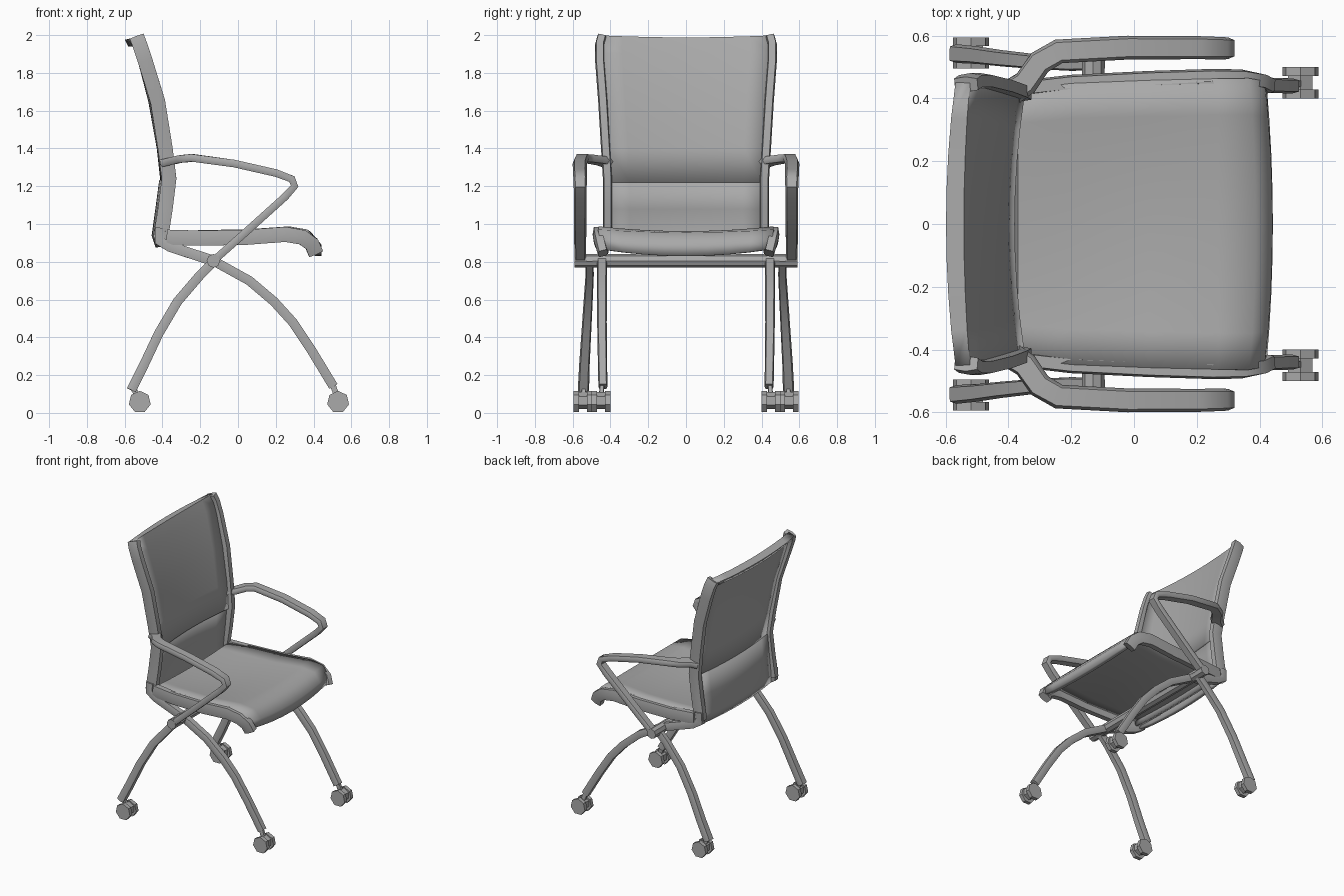
import bpy, bmesh, math
from mathutils import Vector, Matrix

cube = bpy.data.objects.get("Cube")
if cube:
    bpy.data.objects.remove(cube, do_unlink=True)

grey = bpy.data.materials.new("mid grey")
grey.use_nodes = True
GREY = (0.4, 0.4, 0.4, 1)
grey.diffuse_color = GREY
grey.node_tree.nodes["Principled BSDF"].inputs["Base Color"].default_value = GREY


def finish(name, bm, angle=60):
    bmesh.ops.recalc_face_normals(bm, faces=bm.faces)
    mesh = bpy.data.meshes.new(name)
    bm.to_mesh(mesh)
    bm.free()
    mesh.materials.append(grey)
    ob = bpy.data.objects.new(name, mesh)
    bpy.context.collection.objects.link(ob)
    bpy.ops.object.select_all(action='DESELECT')
    ob.select_set(True)
    bpy.context.view_layer.objects.active = ob
    bpy.ops.object.shade_smooth_by_angle(angle=math.radians(angle))
    return ob


def ribbon(name, path, side, width, thick):
    """Bar along (x, y, z) points; width is a (start, end) pair."""
    bm = bmesh.new()
    pts = [Vector((x, y * side, z)) for x, y, z in path]
    last = len(pts) - 1
    rings = []
    for i, p in enumerate(pts):
        into = (p - pts[max(i - 1, 0)]).normalized()
        out = (pts[min(i + 1, last)] - p).normalized()
        t = (into + out).normalized()
        n = Vector((-t.z, 0, t.x)).normalized()
        f = i / last
        w = t.cross(n) * (width[0] * (1 - f) + width[1] * f) / 2
        n = n * thick / 2
        # bevelled six-sided section
        offs = [w, w * .75 + n, -w * .75 + n, -w, -w * .75 - n, w * .75 - n]
        rings.append([bm.verts.new(p + o) for o in offs])
    for a, b in zip(rings, rings[1:]):
        for k in range(6):
            m = (k + 1) % 6
            bm.faces.new((a[k], a[m], b[m], b[k]))
    bm.faces.new(rings[0])
    bm.faces.new(rings[-1])
    return finish(name, bm)


def panel(name, rows, thick, cols=8):
    """Curved sheet; rows are (x, z, half width, sag x, sag z)."""
    bm = bmesh.new()
    grid = []
    for x, z, hw, sx, sz in rows:
        line = []
        for c in range(cols + 1):
            t = 2 * c / cols - 1
            s = 1 - t * t
            line.append(bm.verts.new((x + sx * s, t * hw, z + sz * s)))
        grid.append(line)
    for a, b in zip(grid, grid[1:]):
        for c in range(cols):
            bm.faces.new((a[c], a[c + 1], b[c + 1], b[c]))
    ob = finish(name, bm)
    mod = ob.modifiers.new("thickness", 'SOLIDIFY')
    mod.thickness = thick
    mod.offset = 0
    return ob


def cylinder(name, centre, radius, length, sides=8):
    """Cylinder lying along y."""
    bm = bmesh.new()
    mat = Matrix.Translation(centre) @ Matrix.Rotation(math.pi / 2, 4, 'X')
    bmesh.ops.create_cone(bm, cap_ends=True, segments=sides, radius1=radius,
                          radius2=radius, depth=length, matrix=mat)
    return finish(name, bm, 40)


# Seat sheet with dished middle and rolled front lip
panel("seat", [
    (-.375, .9, .42, 0, -.01),
    (-.36, .945, .43, 0, -.015),
    (-.2, .95, .45, 0, -.035),
    (.05, .955, .46, 0, -.04),
    (.27, .97, .465, 0, -.025),
    (.36, .955, .465, .02, -.015),
    (.4, .91, .455, .025, -.025),
    (.405, .865, .445, .02, -.035),
], .035)

# Backrest in two sheets, the lower one slightly set back
panel("upper_back", [
    (-.53, 1.95, .44, -.04, 0),
    (-.555, 1.975, .45, -.03, -.005),
    (-.53, 1.985, .45, -.02, -.01),
    (-.5, 1.9, .455, -.025, 0),
    (-.43, 1.65, .43, -.03, 0),
    (-.385, 1.4, .41, -.03, 0),
    (-.365, 1.22, .40, -.03, 0),
], .03)
panel("lower_back", [
    (-.375, 1.23, .40, -.03, 0),
    (-.39, 1.08, .40, -.035, 0),
    (-.405, .94, .40, -.04, 0),
    (-.395, .88, .40, -.03, 0),
], .025)

# Bar the frame turns on
cylinder("cross_bar", (-.13, 0, .805), .036, 1.18)

for side, label in ((1, "left"), (-1, "right")):
    # Backrest edge, leaning back toward the top
    ribbon(label + "_back_rail", [
        (-.535, .445, 1.99), (-.52, .456, 1.95), (-.49, .456, 1.86),
        (-.425, .44, 1.65), (-.385, .425, 1.4), (-.365, .415, 1.24),
        (-.385, .415, 1.08), (-.41, .415, .92)], side, (.05, .05), .078)
    # Seat edge, curling down at the front
    ribbon(label + "_seat_rail", [
        (-.375, .43, .93), (-.2, .45, .925), (.05, .462, .93),
        (.25, .468, .945), (.34, .466, .93), (.39, .455, .895),
        (.412, .44, .845)], side, (.05, .055), .08)
    # Lower frame running from the backrest through the pivot to the front wheel
    ribbon(label + "_lower_frame", [
        (-.41, .425, .98), (-.415, .425, .91), (-.36, .43, .88),
        (-.13, .445, .805)], side, (.05, .05), .055)
    ribbon(label + "_front_leg", [
        (-.13, .445, .805), (.06, .445, .7), (.19, .445, .59),
        (.29, .445, .48), (.39, .443, .33), (.505, .44, .14)],
        side, (.055, .048), .05)
    # Arm loop coming down to the pivot
    ribbon(label + "_arm", [
        (-.39, .42, 1.325), (-.345, .45, 1.335), (-.3, .515, 1.345),
        (-.24, .55, 1.35), (-.02, .562, 1.32), (.2, .562, 1.27),
        (.285, .56, 1.238), (.3, .56, 1.2), (.25, .56, 1.145),
        (.05, .56, .965), (-.13, .56, .805)], side, (.085, .062), .04)
    ribbon(label + "_rear_leg", [
        (-.11, .51, .82), (-.2, .51, .73), (-.32, .518, .59),
        (-.42, .528, .42), (-.5, .538, .25), (-.565, .543, .12)],
        side, (.04, .06), .05)

    # Twin-wheel casters
    for end, x, y, stem in (("front", .53, .45, .505), ("rear", -.52, .545, -.56)):
        name = label + "_" + end
        for k, part in ((1, "outer"), (-1, "inner")):
            cylinder(name + "_" + part + "_wheel",
                     (x, side * (y + k * .036), .058), .059, .028, 7)
        cylinder(name + "_wheel_hub", (x, side * y, .065), .045, .08, 6)
        ribbon(name + "_stem", [(x, y, .07), (stem, y - .005, .14)],
               side, (.025, .025), .03)
